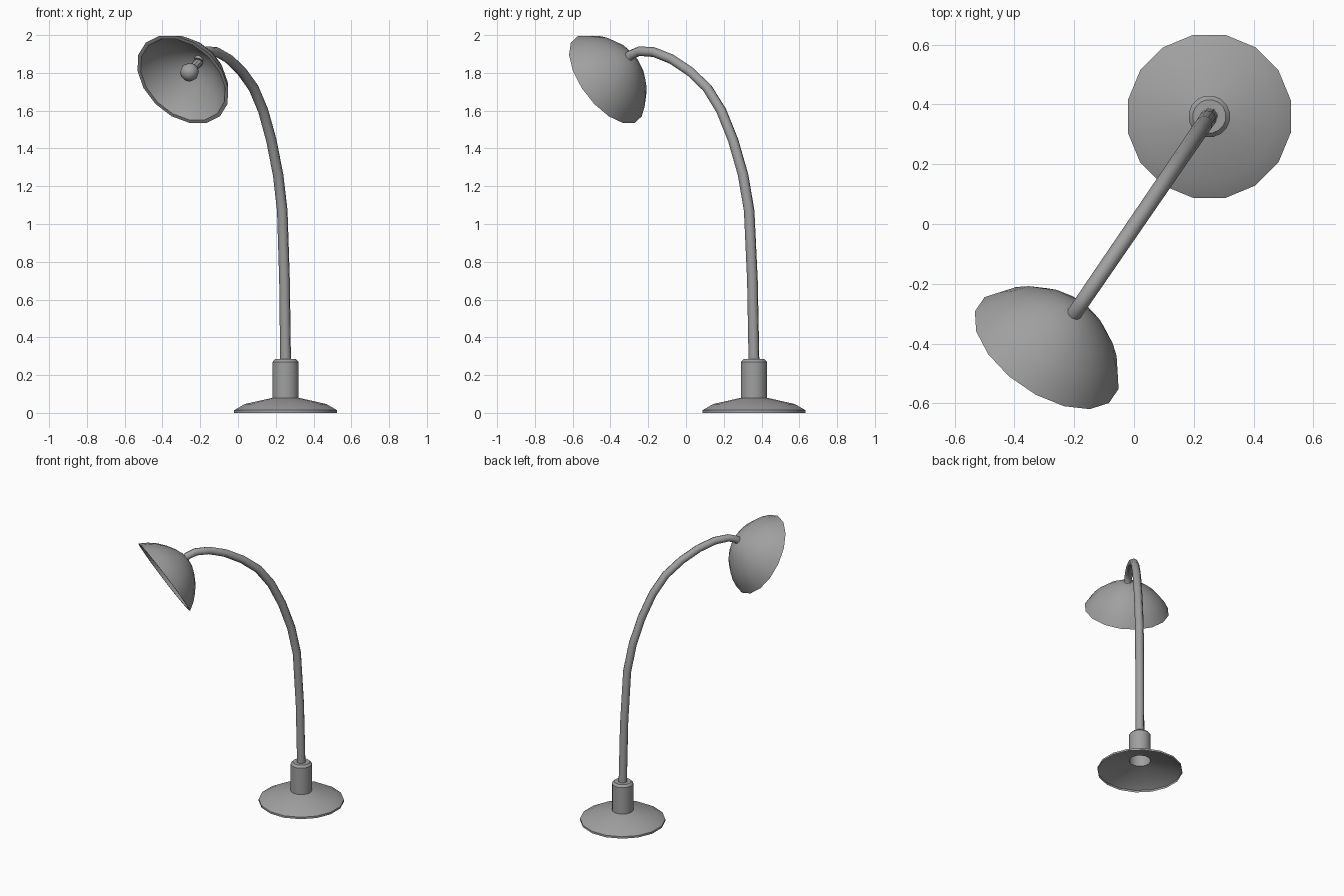
import bpy, bmesh, math
from mathutils import Vector, Matrix

if "Cube" in bpy.data.objects:
    bpy.data.objects.remove(bpy.data.objects["Cube"], do_unlink=True)

grey = bpy.data.materials.new("grey metal")
grey.use_nodes = True
grey.diffuse_color = (0.35, 0.35, 0.35, 1)
grey.node_tree.nodes["Principled BSDF"].inputs["Base Color"].default_value = (0.35, 0.35, 0.35, 1)

FOOT = Vector((0.252, 0.36, 0))
REACH = Vector((-0.565, -0.825, 0)).normalized()
TILT = math.radians(32)
AXIS = REACH * math.cos(TILT) - Vector((0, 0, math.sin(TILT)))
RIM = Vector((-0.292, -0.422, 1.765))


def finish(obj, angle=35):
    bpy.ops.object.select_all(action="DESELECT")
    obj.select_set(True)
    bpy.context.view_layer.objects.active = obj
    bpy.ops.object.shade_smooth_by_angle(angle=math.radians(angle))


def lathe(name, profile, sides, matrix, angle=35):
    """Turn a (radius, height) profile around local z."""
    bm = bmesh.new()
    step = 2 * math.pi / sides
    points = [bm.verts.new((r * math.cos(step / 2), r * math.sin(step / 2), h)) for r, h in profile]
    edges = [bm.edges.new(pair) for pair in zip(points, points[1:])]
    bmesh.ops.spin(bm, geom=points + edges, axis=(0, 0, 1), cent=(0, 0, 0),
                   angle=2 * math.pi, steps=sides, use_duplicate=False)
    bmesh.ops.remove_doubles(bm, verts=bm.verts, dist=0.0005)
    bmesh.ops.recalc_face_normals(bm, faces=bm.faces)
    mesh = bpy.data.meshes.new(name)
    bm.to_mesh(mesh)
    bm.free()
    mesh.materials.append(grey)
    obj = bpy.data.objects.new(name, mesh)
    bpy.context.collection.objects.link(obj)
    obj.matrix_world = matrix
    finish(obj, angle)
    return obj


# Hollow foot and collar
ground = Matrix.Translation(FOOT)
lathe("base", [(0.278, 0), (0.278, 0.014), (0.22, 0.047), (0.07, 0.08)], 16, ground, 25)
lathe("collar", [(0.07, 0.078), (0.07, 0.27), (0.056, 0.285), (0.02, 0.285)], 16, ground)

# Curved arm: (reach from the foot, height)
path = [(0, 0.26), (0.01, 0.70), (0.031, 1.07), (0.07, 1.26), (0.134, 1.444),
        (0.21, 1.60), (0.30, 1.72), (0.41, 1.807), (0.53, 1.873),
        (0.643, 1.91), (0.735, 1.915), (0.795, 1.895), (0.815, 1.865)]
curve = bpy.data.curves.new("arm", "CURVE")
curve.dimensions = "3D"
curve.bevel_depth = 0.029
curve.bevel_resolution = 2
curve.use_fill_caps = True
spline = curve.splines.new("POLY")
spline.points.add(len(path) - 1)
for i, (point, (reach, height)) in enumerate(zip(spline.points, path)):
    point.co = (*(FOOT + REACH * reach + Vector((0, 0, height))), 1)
    point.radius = 1 - 0.15 * i / len(path)
curve.materials.append(grey)
arm = bpy.data.objects.new("arm", curve)
bpy.context.collection.objects.link(arm)
bpy.ops.object.select_all(action="DESELECT")
arm.select_set(True)
bpy.context.view_layer.objects.active = arm
bpy.ops.object.convert(target="MESH")
finish(bpy.context.object, 50)

# Tilted lamp head: local z points back from the rim to the crown
side = REACH.cross(Vector((0, 0, 1)))
tilt = Matrix((side, (-AXIS).cross(side), -AXIS)).transposed().to_4x4()
head = Matrix.Translation(RIM) @ tilt
lathe("shade", [(0.277, 0), (0.245, 0.052), (0.205, 0.097), (0.155, 0.138), (0.10, 0.17),
                (0.05, 0.19), (0, 0.196),
                (0, 0.18), (0.05, 0.175), (0.10, 0.154), (0.145, 0.122),
                (0.195, 0.08), (0.235, 0.037), (0.257, 0), (0.277, 0)], 16, head)
lathe("bulb_socket", [(0, 0.185), (0.024, 0.185), (0.024, 0.115), (0, 0.115)], 10, head)
lathe("bulb", [(0, 0.125), (0.022, 0.122), (0.042, 0.10), (0.05, 0.075),
               (0.043, 0.047), (0.025, 0.03), (0, 0.024)], 10, head, 60)
